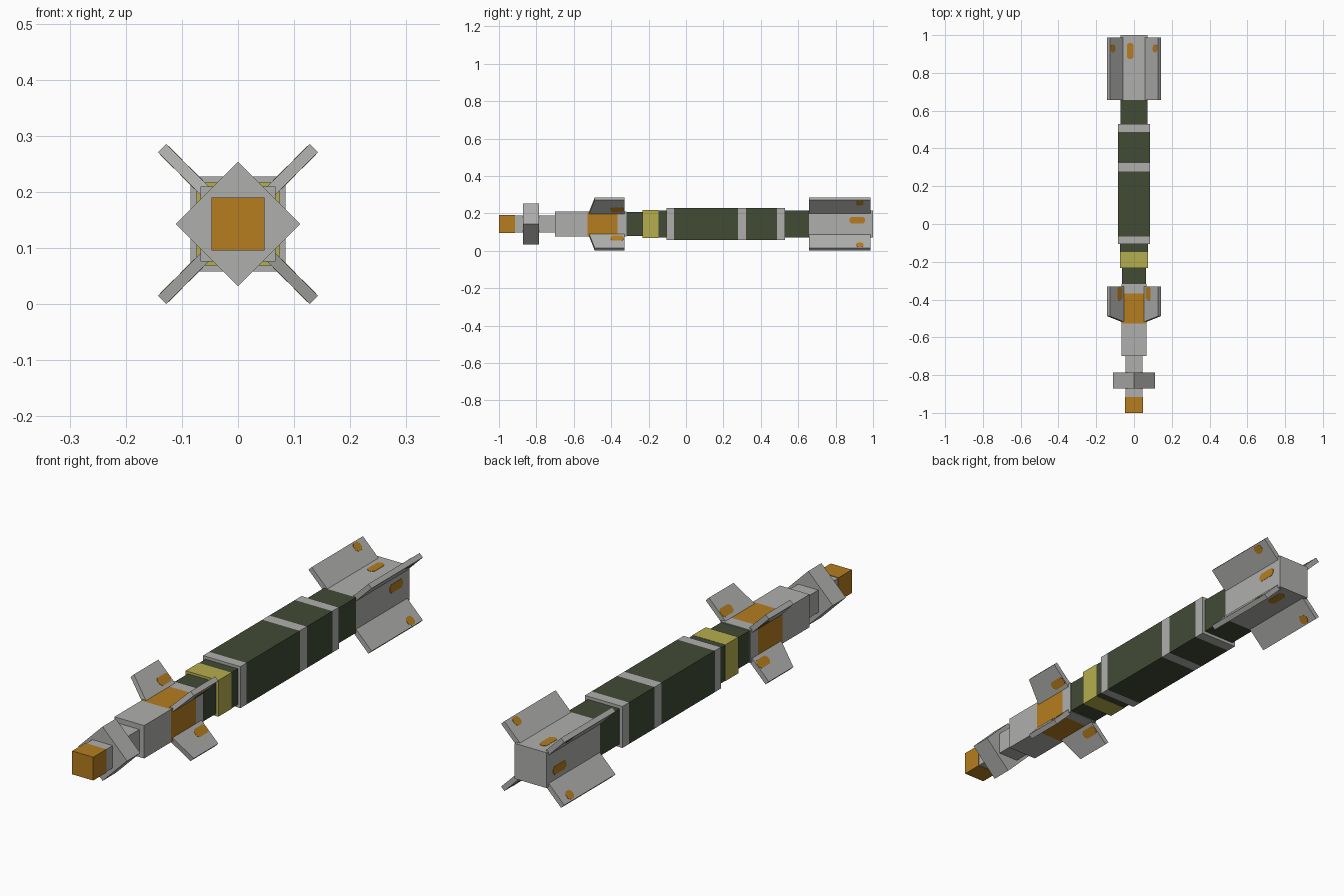
import bpy, bmesh, math
from mathutils import Vector

if "Cube" in bpy.data.objects:
    bpy.data.objects.remove(bpy.data.objects["Cube"])

AXIS_Z = 0.143  # height of the long axis


def material(name, rgb):
    m = bpy.data.materials.new(name)
    m.diffuse_color = (*rgb, 1)
    m.use_nodes = True
    m.node_tree.nodes["Principled BSDF"].inputs["Base Color"].default_value = m.diffuse_color
    return m


GREY = material("light grey", (0.43, 0.43, 0.42))
GREEN = material("dark olive", (0.054, 0.070, 0.036))
ORANGE = material("burnt orange", (0.46, 0.205, 0.014))
YELLOW = material("dull yellow", (0.46, 0.42, 0.075))


def prism(name, outline, s_dir, n_dir, d0, d1, mat):
    """Extrude an outline of (s, y) points from depth d0 to d1 along n_dir."""
    bm = bmesh.new()
    rings = [[bm.verts.new(s_dir * s + n_dir * d + Vector((0, y, AXIS_Z)))
              for s, y in outline] for d in (d0, d1)]
    bm.faces.new(rings[0])
    bm.faces.new(rings[1])
    n = len(outline)
    for i in range(n):
        j = (i + 1) % n
        bm.faces.new((rings[0][i], rings[0][j], rings[1][j], rings[1][i]))
    bmesh.ops.recalc_face_normals(bm, faces=bm.faces)
    me = bpy.data.meshes.new(name)
    bm.to_mesh(me)
    bm.free()
    me.materials.append(mat)
    ob = bpy.data.objects.new(name, me)
    bpy.context.collection.objects.link(ob)
    return ob


def directions(degrees):
    """Radial and tangential unit vectors around the long axis."""
    a = math.radians(degrees)
    return (Vector((math.cos(a), 0, math.sin(a))),
            Vector((-math.sin(a), 0, math.cos(a))))


def section(name, y0, y1, half, mat, turn=0):
    u, v = directions(turn)
    prism(name, [(-half, y0), (half, y0), (half, y1), (-half, y1)],
          u, v, -half, half, mat)


def octagon(s, y, hs, hy):
    """Octagon with corners cut by half of its smaller half-size."""
    c = min(hs, hy) * 0.55
    return [(s - hs, y - hy + c), (s - hs + c, y - hy), (s + hs - c, y - hy),
            (s + hs, y - hy + c), (s + hs, y + hy - c), (s + hs - c, y + hy),
            (s - hs + c, y + hy), (s - hs, y + hy - c)]


# Square body sections from nose to tail
for name, y0, y1, half, mat in [
    ("nose_tip", -1.0, -0.915, 0.0475, ORANGE),
    ("neck", -0.915, -0.70, 0.0455, GREY),
    ("guidance_front", -0.70, -0.527, 0.067, GREY),
    ("guidance_stripe", -0.527, -0.367, 0.067, ORANGE),
    ("guidance_rear", -0.367, -0.318, 0.067, GREY),
    ("front_adapter", -0.318, -0.232, 0.064, GREEN),
    ("warning_band", -0.232, -0.148, 0.074, YELLOW),
    ("body_collar", -0.148, -0.105, 0.073, GREEN),
    ("front_ring", -0.105, -0.065, 0.0845, GREY),
    ("body_front", -0.065, 0.277, 0.0845, GREEN),
    ("middle_ring", 0.277, 0.322, 0.0845, GREY),
    ("body_rear", 0.322, 0.487, 0.0845, GREEN),
    ("rear_ring", 0.487, 0.53, 0.0845, GREY),
    ("rear_adapter", 0.53, 0.657, 0.072, GREEN),
    ("tail_block", 0.657, 1.0, 0.072, GREY),
]:
    section(name, y0, y1, half, mat)

# Diamond collar around the neck
section("nose_collar", -0.872, -0.787, 0.0782, GREY, 45)

# Four diagonal fins at each station, with painted marks on both sides
FIN = 0.0103
front_outline = [(0.05, -0.527), (0.095, -0.515), (0.191, -0.488),
                 (0.191, -0.33), (0.05, -0.33)]
rear_outline = [(0.05, 0.657), (0.191, 0.657), (0.191, 0.987), (0.05, 0.987)]
front_mark = octagon(0.117, -0.368, 0.018, 0.036)
rear_mark = octagon(0.168, 0.929, 0.018, 0.02)

for k in range(4):
    u, v = directions(45 + 90 * k)
    for label, outline, mark in (("front", front_outline, front_mark),
                                 ("rear", rear_outline, rear_mark)):
        prism(f"{label}_fin_{k + 1}", outline, u, v, -FIN, FIN, GREY)
        for side in (-1, 1):
            prism(f"{label}_fin_mark", mark, u, v,
                  side * (FIN - 0.001), side * (FIN + 0.001), ORANGE)
    # Mark on each flat side of the tail block
    u, v = directions(90 * k)
    prism(f"tail_mark_{k + 1}", octagon(0.02, 0.916, 0.0175, 0.042),
          v, u, 0.071, 0.0732, ORANGE)
